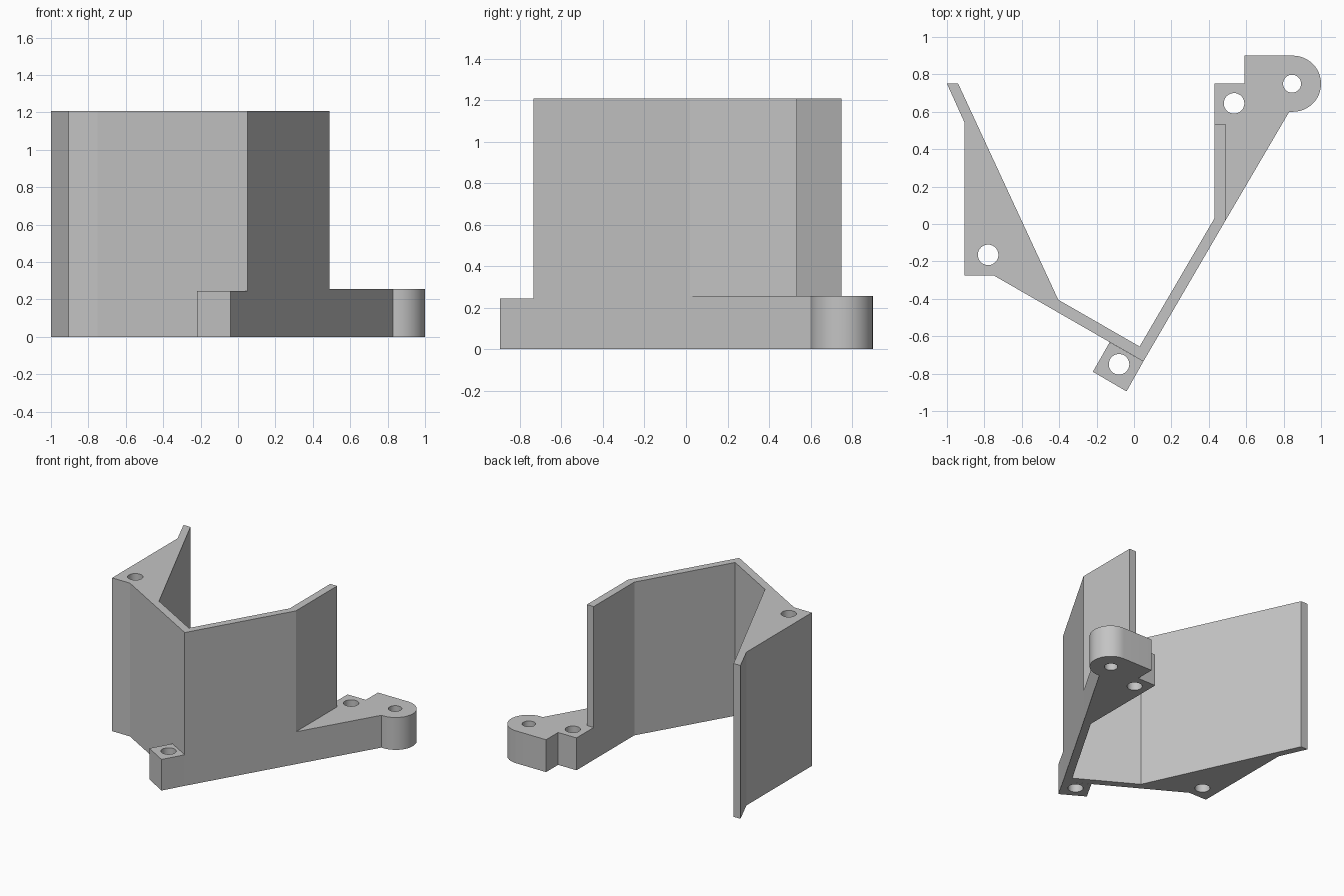
import bpy, bmesh, math

cube = bpy.data.objects.get("Cube")
if cube:
    bpy.data.objects.remove(cube, do_unlink=True)

grey = bpy.data.materials.new("light grey")
grey.use_nodes = True
colour = (0.55, 0.55, 0.55, 1)
grey.diffuse_color = colour
grey.node_tree.nodes["Principled BSDF"].inputs["Base Color"].default_value = colour


def arc(cx, cy, r, start, end, steps):
    """Points along a circular arc, angles in degrees."""
    angles = [math.radians(start + (end - start) * i / steps) for i in range(steps + 1)]
    return [(cx + r * math.cos(a), cy + r * math.sin(a)) for a in angles]


def plate(name, outline, height, holes):
    """Extrude an outline upward from the ground with round through holes."""
    bm = bmesh.new()
    loops = [outline] + [arc(x, y, r, 0, 360, 32)[:-1] for x, y, r in holes]
    edges = []
    for loop in loops:
        verts = [bm.verts.new((x, y, 0)) for x, y in loop]
        edges += [bm.edges.new((v, verts[i - 1])) for i, v in enumerate(verts)]
    bmesh.ops.triangle_fill(bm, use_beauty=True, edges=edges, normal=(0, 0, 1))
    result = bmesh.ops.extrude_face_region(bm, geom=bm.faces[:], use_keep_orig=True)
    top = [g for g in result["geom"] if isinstance(g, bmesh.types.BMVert)]
    bmesh.ops.translate(bm, verts=top, vec=(0, 0, height))
    bmesh.ops.recalc_face_normals(bm, faces=bm.faces[:])
    mesh = bpy.data.meshes.new(name)
    bm.to_mesh(mesh)
    bm.free()
    mesh.materials.append(grey)
    obj = bpy.data.objects.new(name, mesh)
    bpy.context.collection.objects.link(obj)
    bpy.ops.object.select_all(action="DESELECT")
    obj.select_set(True)
    bpy.context.view_layer.objects.active = obj
    bpy.ops.object.shade_smooth_by_angle(angle=math.radians(15))
    return obj


# Tall folded wall with the solid wedge on its right side
plate("folded_wall", [
    (-1, 0.75), (-0.94, 0.75), (-0.405, -0.405), (0.03, -0.655),
    (0.43, 0.03), (0.43, 0.535), (0.49, 0.535), (0.49, 0.02),
    (0.05, -0.735), (-0.75, -0.275), (-0.905, -0.275), (-0.905, 0.54),
], 1.208, [(-0.78, -0.165, 0.055)])

# Low mounting foot with a rounded end
plate("mounting_foot",
      [(0.49, 0.02), (0.83, 0.6)] + arc(0.85, 0.75, 0.15, -90, 90, 24)
      + [(0.59, 0.9), (0.59, 0.75), (0.43, 0.75), (0.43, 0.535), (0.49, 0.535)],
      0.255, [(0.535, 0.645, 0.055), (0.845, 0.75, 0.048)])

# Low square tab on the front corner
plate("front_tab", [(-0.22, -0.79), (-0.04, -0.895), (0.05, -0.735), (-0.13, -0.632)],
      0.245, [(-0.08, -0.75, 0.055)])
